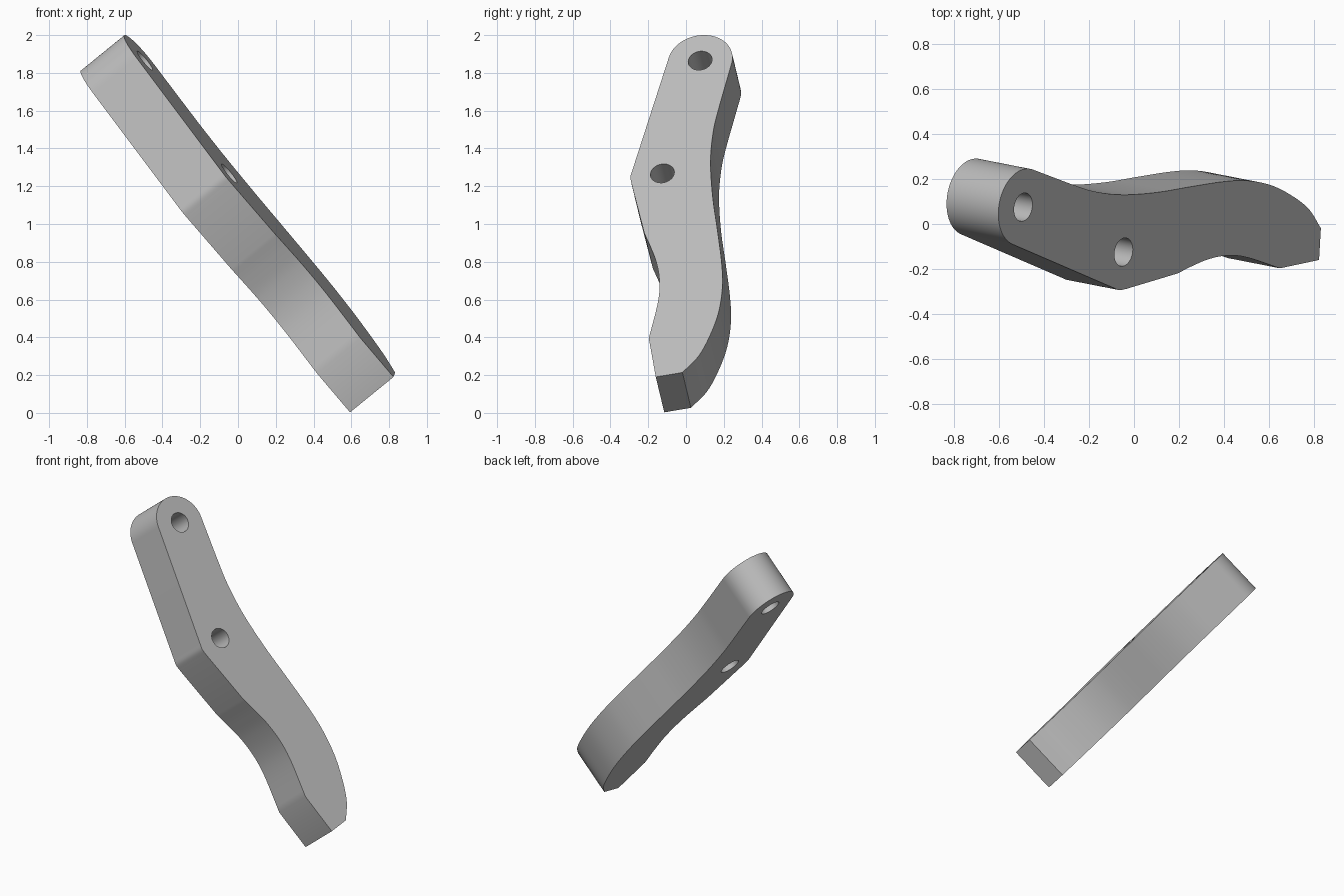
import bpy, math
from mathutils import Vector, Matrix

cube = bpy.data.objects.get("Cube")
if cube:
    bpy.data.objects.remove(cube, do_unlink=True)

# Plane of the tilted plate: normal, two in-plane axes, and its outer face origin
NORMAL = Vector((0.23, -0.045, 0.187)).normalized()
THICKNESS = 0.30
AXIS_U = (Vector((0, 1, 0)) - NORMAL * NORMAL.y).normalized()
AXIS_V = NORMAL.cross(AXIS_U)
ORIGIN = Vector((1.009, 0, 0)) - NORMAL * THICKNESS / 2


def on_plate(y, z):
    """Side-on position to plate coordinates."""
    u = y / AXIS_U.y
    return Vector((u, (z - AXIS_U.z * u) / AXIS_V.z))


def arc(centre, radius, start, end, steps):
    angles = [math.radians(start + (end - start) * i / steps) for i in range(steps + 1)]
    return [centre + radius * Vector((math.cos(a), math.sin(a))) for a in angles]


def smooth_path(points, steps=6):
    """Smooth curve through the points."""
    p = [2 * points[0] - points[1]] + points + [2 * points[-1] - points[-2]]
    out = []
    for a, b, c, d in zip(p, p[1:], p[2:], p[3:]):
        for i in range(steps):
            t = i / steps
            out.append(0.5 * (2 * b + (c - a) * t + (2 * a - 5 * b + 4 * c - d) * t * t
                              + (3 * b - a - 3 * c + d) * t ** 3))
    return out + [points[-1]]


def path(*pairs):
    return smooth_path([on_plate(*p) for p in pairs])


top_hole = on_plate(0.075, 1.865)
middle_hole = on_plate(-0.125, 1.268)

# Outline: rounded top, front elbow, hollow, tip, then the curved back edge
outline = arc(top_hole, 0.173, -14, 165, 40)
outline += path((-0.284, 1.285), (-0.294, 1.25), (-0.289, 1.215))
outline += path((-0.22, 0.95), (-0.186, 0.875), (-0.155, 0.79), (-0.14, 0.69),
                (-0.15, 0.58), (-0.197, 0.395))
outline += [on_plate(-0.16, 0.19)]
outline += path((-0.019, 0.214), (0.066, 0.30), (0.127, 0.41), (0.173, 0.535),
                (0.193, 0.67), (0.188, 0.80), (0.166, 0.97), (0.14, 1.155),
                (0.13, 1.34), (0.146, 1.50), (0.178, 1.63))

# Filled flat curve with two holes, extruded to a plate
curve = bpy.data.curves.new("lever_arm", "CURVE")
curve.dimensions = "2D"
curve.fill_mode = "BOTH"
curve.extrude = THICKNESS / 2
loops = [outline] + [arc(h, 0.064, 0, 350, 35) for h in (top_hole, middle_hole)]
for loop in loops:
    spline = curve.splines.new("POLY")
    spline.points.add(len(loop) - 1)
    for point, co in zip(spline.points, loop):
        point.co = (co.x, co.y, 0, 1)
    spline.use_cyclic_u = True

arm = bpy.data.objects.new("lever_arm", curve)
bpy.context.collection.objects.link(arm)
arm.matrix_world = Matrix.Translation(ORIGIN) @ Matrix((AXIS_U, AXIS_V, NORMAL)).transposed().to_4x4()

# Turn into a clean mesh with sharp rims and smooth walls
bpy.ops.object.select_all(action="DESELECT")
arm.select_set(True)
bpy.context.view_layer.objects.active = arm
bpy.ops.object.convert(target="MESH")
arm = bpy.context.view_layer.objects.active
bpy.ops.object.mode_set(mode="EDIT")
bpy.ops.mesh.select_all(action="SELECT")
bpy.ops.mesh.remove_doubles(threshold=0.0002)
bpy.ops.mesh.normals_make_consistent(inside=False)
bpy.ops.object.mode_set(mode="OBJECT")
bpy.ops.object.shade_smooth_by_angle(angle=math.radians(30))

# Plain grey finish
grey = bpy.data.materials.new("plain_grey")
grey.use_nodes = True
colour = (0.5, 0.5, 0.5, 1)
grey.diffuse_color = colour
grey.node_tree.nodes["Principled BSDF"].inputs["Base Color"].default_value = colour
arm.data.materials.clear()
arm.data.materials.append(grey)
